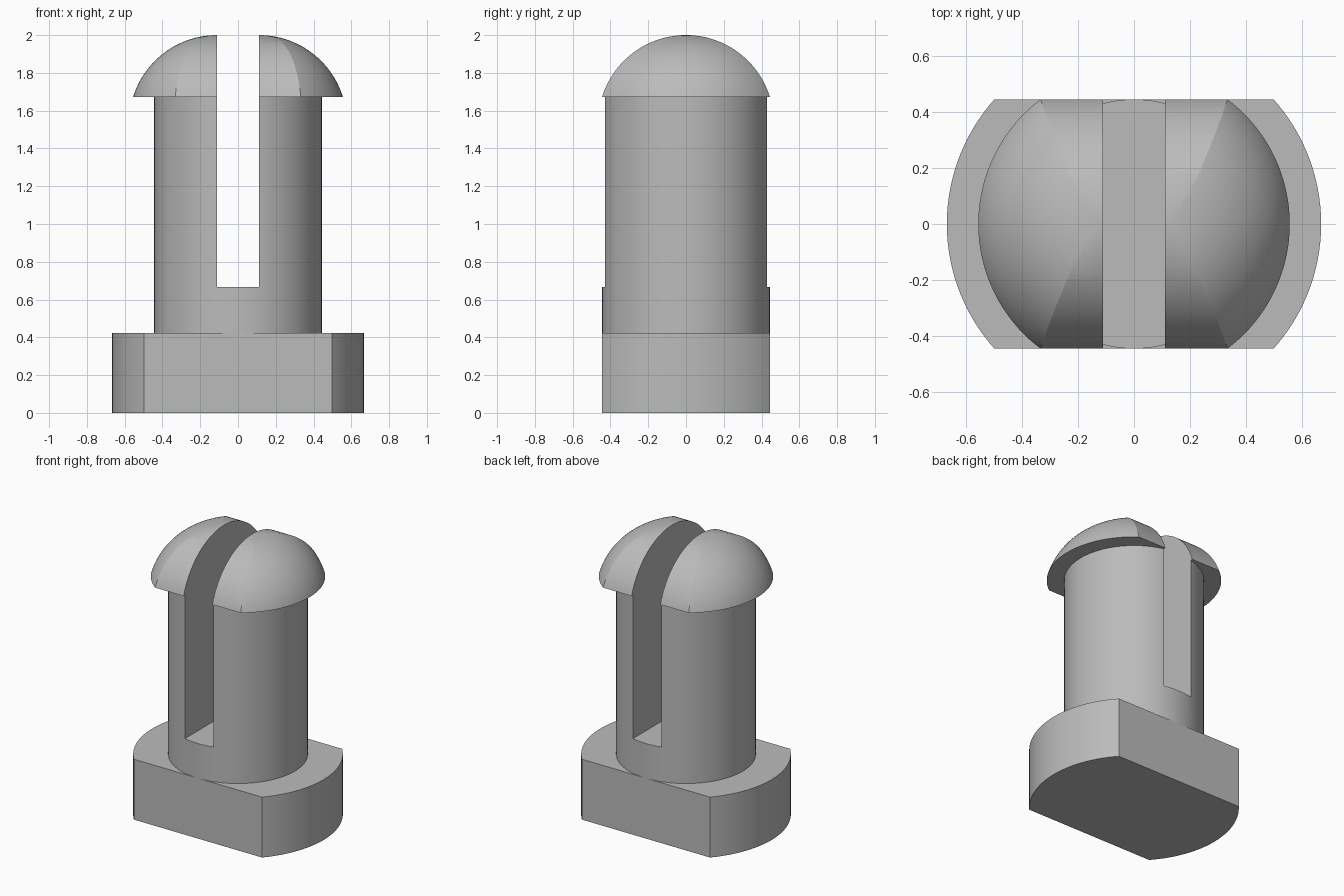
import bpy, bmesh, math
from mathutils import Matrix

cube = bpy.data.objects.get("Cube")
if cube:
    bpy.data.objects.remove(cube, do_unlink=True)

BASE_R, FLAT, BASE_TOP = 0.667, 0.444, 0.424
SLOT, SLOT_Z = 0.111, 0.667
HEAD_Z, TOP = 1.673, 2.0
RISE = TOP - HEAD_Z
ARC_R = (FLAT ** 2 + RISE ** 2) / (2 * RISE)   # dome arc through rim and crown
ARC_Z = TOP - ARC_R
SIDES = 128

grey = bpy.data.materials.new("plain grey")
grey.use_nodes = True
grey.diffuse_color = (0.5, 0.5, 0.5, 1)
grey.node_tree.nodes["Principled BSDF"].inputs["Base Color"].default_value = (0.5, 0.5, 0.5, 1)


def make(name, bm):
    bmesh.ops.recalc_face_normals(bm, faces=bm.faces)
    mesh = bpy.data.meshes.new(name)
    bm.to_mesh(mesh)
    bm.free()
    mesh.materials.append(grey)
    ob = bpy.data.objects.new(name, mesh)
    bpy.context.collection.objects.link(ob)
    return ob


def cylinder(name, r, z0, z1):
    bm = bmesh.new()
    bmesh.ops.create_cone(bm, cap_ends=True, segments=SIDES, radius1=r, radius2=r,
                          depth=z1 - z0, matrix=Matrix.Translation((0, 0, (z0 + z1) / 2)))
    return make(name, bm)


def box(name, hx, hy, z0, z1):
    bm = bmesh.new()
    bmesh.ops.create_cube(bm, size=2, matrix=Matrix.Translation((0, 0, (z0 + z1) / 2))
                          @ Matrix.Diagonal((hx, hy, (z1 - z0) / 2, 1)))
    return make(name, bm)


def cut(ob, tool, operation):
    mod = ob.modifiers.new("cut", 'BOOLEAN')
    mod.operation, mod.object, mod.solver = operation, tool, 'EXACT'
    bpy.ops.object.select_all(action='DESELECT')
    ob.select_set(True)
    bpy.context.view_layer.objects.active = ob
    bpy.ops.object.modifier_apply(modifier=mod.name)


def arc(steps):
    """Dome arc from crown to rim as (offset, z)."""
    end = math.asin(FLAT / ARC_R)
    return [(ARC_R * math.sin(end * i / steps), ARC_Z + ARC_R * math.cos(end * i / steps))
            for i in range(steps + 1)]


def dome(name):
    """Flat-crowned dome: the arc, moved out by half the slot, spun about z."""
    bm = bmesh.new()
    pts = [(0, TOP)] + [(SLOT + d, z) for d, z in arc(32)] + [(0, HEAD_Z)]
    verts = [bm.verts.new((x, 0, z)) for x, z in pts]
    edges = [bm.edges.new(pair) for pair in zip(verts, verts[1:])]
    bmesh.ops.spin(bm, geom=verts + edges, cent=(0, 0, 0), axis=(0, 0, 1),
                   angle=math.tau, steps=SIDES, use_merge=True)
    bmesh.ops.remove_doubles(bm, verts=bm.verts, dist=1e-5)
    return make(name, bm)


def barrel(name):
    """Same arc across y, extruded along x, reaching below the head."""
    bm = bmesh.new()
    half = arc(40)
    pts = [(-d, z) for d, z in reversed(half)] + half[1:]
    pts = [(-FLAT, 1.5)] + pts + [(FLAT, 1.5)]
    face = bm.faces.new([bm.verts.new((-1, y, z)) for y, z in pts])
    out = bmesh.ops.extrude_face_region(bm, geom=[face])["geom"]
    bmesh.ops.translate(bm, vec=(2, 0, 0),
                        verts=[v for v in out if isinstance(v, bmesh.types.BMVert)])
    return make(name, bm)


# Parts
base = cylinder("base", BASE_R, 0, BASE_TOP)
shaft = cylinder("split_shaft", FLAT, BASE_TOP, HEAD_Z)
head = dome("split_head")

# Cutters
flats = box("flats_cutter", 1, FLAT, -1, 1)
slot = box("slot_cutter", SLOT, 1, SLOT_Z, 3)
cross = barrel("barrel_cutter")

cut(base, flats, 'INTERSECT')
cut(head, cross, 'INTERSECT')
for part in (shaft, head):
    cut(part, slot, 'DIFFERENCE')
for tool in (flats, slot, cross):
    bpy.data.objects.remove(tool, do_unlink=True)

# Smooth curves with sharp edges kept
for part in (base, shaft, head):
    bpy.ops.object.select_all(action='DESELECT')
    part.select_set(True)
    bpy.context.view_layer.objects.active = part
    bpy.ops.object.shade_smooth_by_angle(angle=math.radians(20))
